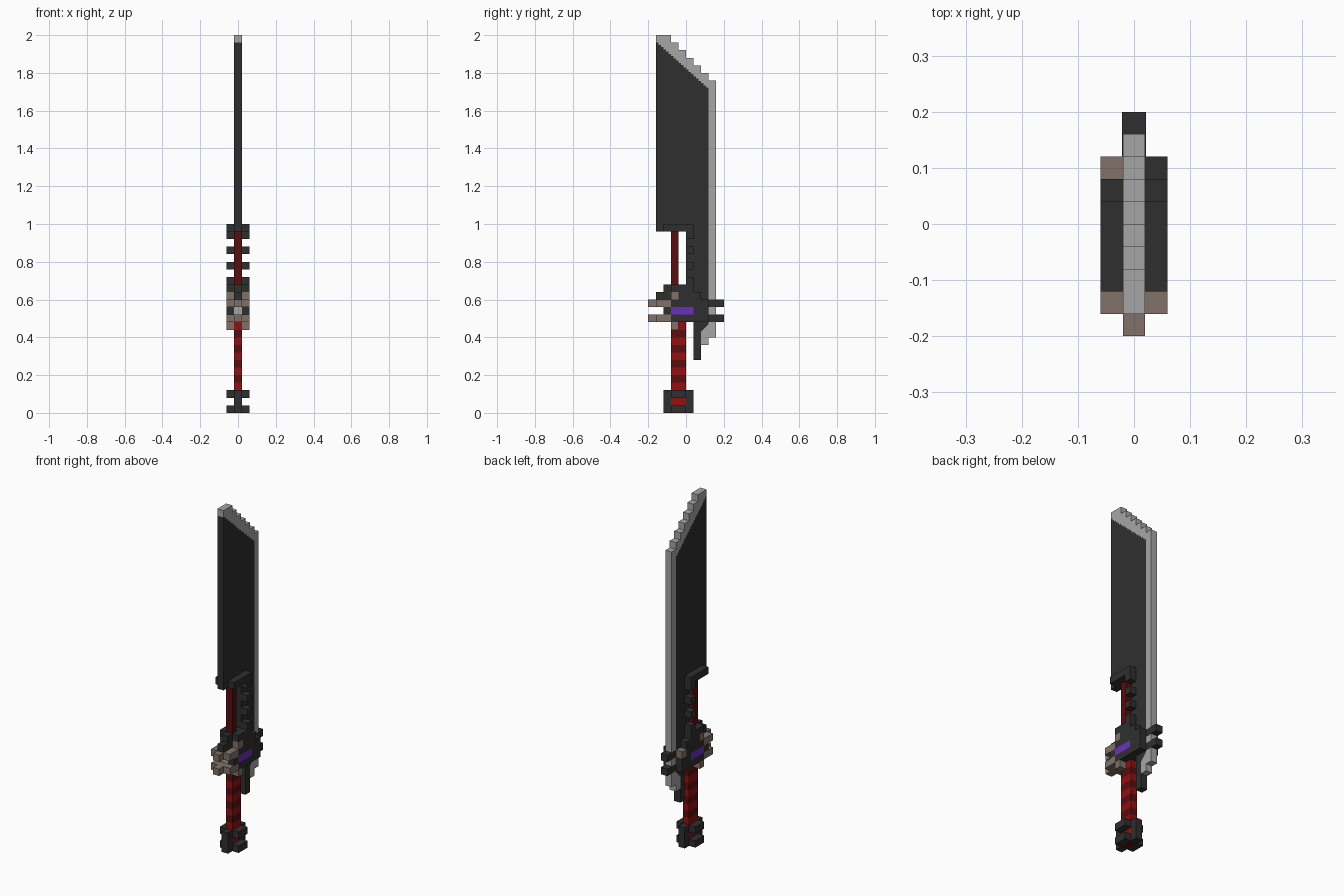
import bpy, bmesh

if "Cube" in bpy.data.objects:
    bpy.data.objects.remove(bpy.data.objects["Cube"], do_unlink=True)

U = 0.04  # block size


def material(name, rgb):
    m = bpy.data.materials.new(name)
    m.use_nodes = True
    m.diffuse_color = (*rgb, 1)
    bsdf = next(n for n in m.node_tree.nodes if n.type == 'BSDF_PRINCIPLED')
    bsdf.inputs["Base Color"].default_value = (*rgb, 1)
    return m


DARK = material("dark steel", (0.028, 0.028, 0.028))
GREY = material("edge grey", (0.38, 0.38, 0.38))
TAN = material("bone tan", (0.22, 0.165, 0.14))
RED = material("bright red", (0.29, 0.005, 0.005))
DEEP = material("deep red", (0.10, 0.004, 0.004))
PURPLE = material("purple gem", (0.14, 0.03, 0.52))


def make_object(name, bm, mat):
    bmesh.ops.recalc_face_normals(bm, faces=bm.faces)
    me = bpy.data.meshes.new(name)
    bm.to_mesh(me)
    bm.free()
    me.materials.append(mat)
    ob = bpy.data.objects.new(name, me)
    bpy.context.collection.objects.link(ob)
    return ob


def prism(name, mat, outline, half=U / 2):
    """Extrude a (y, z) outline across the thickness of the blade."""
    bm = bmesh.new()
    face = bm.faces.new([bm.verts.new((-half, y, z)) for y, z in outline])
    out = bmesh.ops.extrude_face_region(bm, geom=[face])
    verts = [v for v in out["geom"] if isinstance(v, bmesh.types.BMVert)]
    bmesh.ops.translate(bm, verts=verts, vec=(2 * half, 0, 0))
    return make_object(name, bm, mat)


def box(name, mat, j, k, x=(-0.02, 0.02)):
    """Box spanning block columns j (depth) and block layers k (height)."""
    y0, y1 = -0.2 + j[0] * U, -0.2 + j[1] * U
    z0, z1 = k[0] * U, k[1] * U
    bm = bmesh.new()
    bmesh.ops.create_cube(bm, size=1)
    for v in bm.verts:
        v.co = (x[1] if v.co.x > 0 else x[0],
                y1 if v.co.y > 0 else y0,
                z1 if v.co.z > 0 else z0)
    return make_object(name, bm, mat)


def sides(name, mat, j, k):
    """Matching boxes on the left and right of the core."""
    box(name + "_left", mat, j, k, (0.02, 0.06))
    box(name + "_right", mat, j, k, (-0.06, -0.02))


# Blade: finely stepped seam between dark body and light cutting edge
N = 21
seam = [(-0.16, 1.96)]
for i in range(N):
    y = -0.16 + 0.28 * (i + 1) / N
    seam += [(y, seam[-1][1]), (y, 1.96 - 0.25 * (i + 1) / N)]
prism("blade_body", DARK, seam + [
    (0.12, 0.47), (0.08, 0.43), (0.08, 0.28), (0.04, 0.28),
    (0.04, 0.48), (0.0, 0.48), (0.0, 0.96), (-0.16, 0.96)])

tip = [(-0.16, 2.0), (-0.08, 2.0)]
for i in range(6):
    y, z = -0.08 + i * U, 1.96 - i * U
    tip += [(y, z), (y + U, z)]
tip[-1] = (0.16, 1.76)
prism("blade_edge", GREY, tip + [
    (0.16, 0.40), (0.12, 0.40), (0.12, 0.36), (0.08, 0.36),
    (0.08, 0.43), (0.12, 0.47)] + seam[::-1])

# Collar at the blade notch and teeth along the spine
sides("blade_collar", DARK, (2, 6), (24, 25))
for n, k in enumerate((17, 19, 21, 23)):
    sides(f"spine_tooth_{n + 1}", DARK, (5, 6), (k, k + 1))

# Upper rod
box("upper_rod", DEEP, (3, 4), (17, 24))

# Grip with alternating wrap bands
for k in range(12):
    box(f"grip_band_{k + 1}", RED if k % 2 else DEEP, (3, 5), (k, k + 1))

# Pommel: end posts and side plates
box("pommel_front_post", DARK, (2, 3), (0, 3))
box("pommel_back_post", DARK, (5, 6), (0, 3))
for n, k in enumerate((0, 2)):
    sides(f"pommel_plate_{n + 1}", DARK, (3, 5), (k, k + 1))

# Guard core
box("guard_core", DARK, (3, 5), (12, 17))
box("guard_brow", DARK, (2, 3), (15, 17))
box("guard_brow_tip", DARK, (1, 2), (15, 16))
box("guard_stud", GREY, (2, 3), (13, 14))

# Guard prongs front and back
for n, k in enumerate((12, 14)):
    box(f"front_prong_{n + 1}", TAN, (0, 3), (k, k + 1))
    box(f"back_prong_{n + 1}", DARK, (8, 10), (k, k + 1), (-0.021, 0.021))
    sides(f"guard_claw_{n + 1}", TAN, (1, 3), (k, k + 1))

# Guard side plates and gem
sides("guard_top_plate", DARK, (3, 6), (16, 17))
sides("guard_upper_claw", TAN, (3, 4), (15, 16))
sides("guard_upper_plate", DARK, (4, 7), (15, 16))
sides("guard_middle_plate", DARK, (3, 7), (14, 15))
sides("guard_gem_front", DARK, (2, 3), (13, 14))
sides("guard_gem", PURPLE, (3, 6), (13, 14))
sides("guard_gem_back", DARK, (6, 7), (13, 14))
sides("guard_lower_plate", DARK, (3, 7), (12, 13))
sides("guard_lower_claw", TAN, (3, 4), (11, 12))
box("guard_back_claw_left", DARK, (7, 8), (12, 15), (0.02, 0.06))
box("guard_back_claw_right", DARK, (7, 8), (12, 14), (-0.06, -0.02))
box("guard_back_claw_cap", TAN, (7, 8), (14, 15), (-0.06, -0.02))
